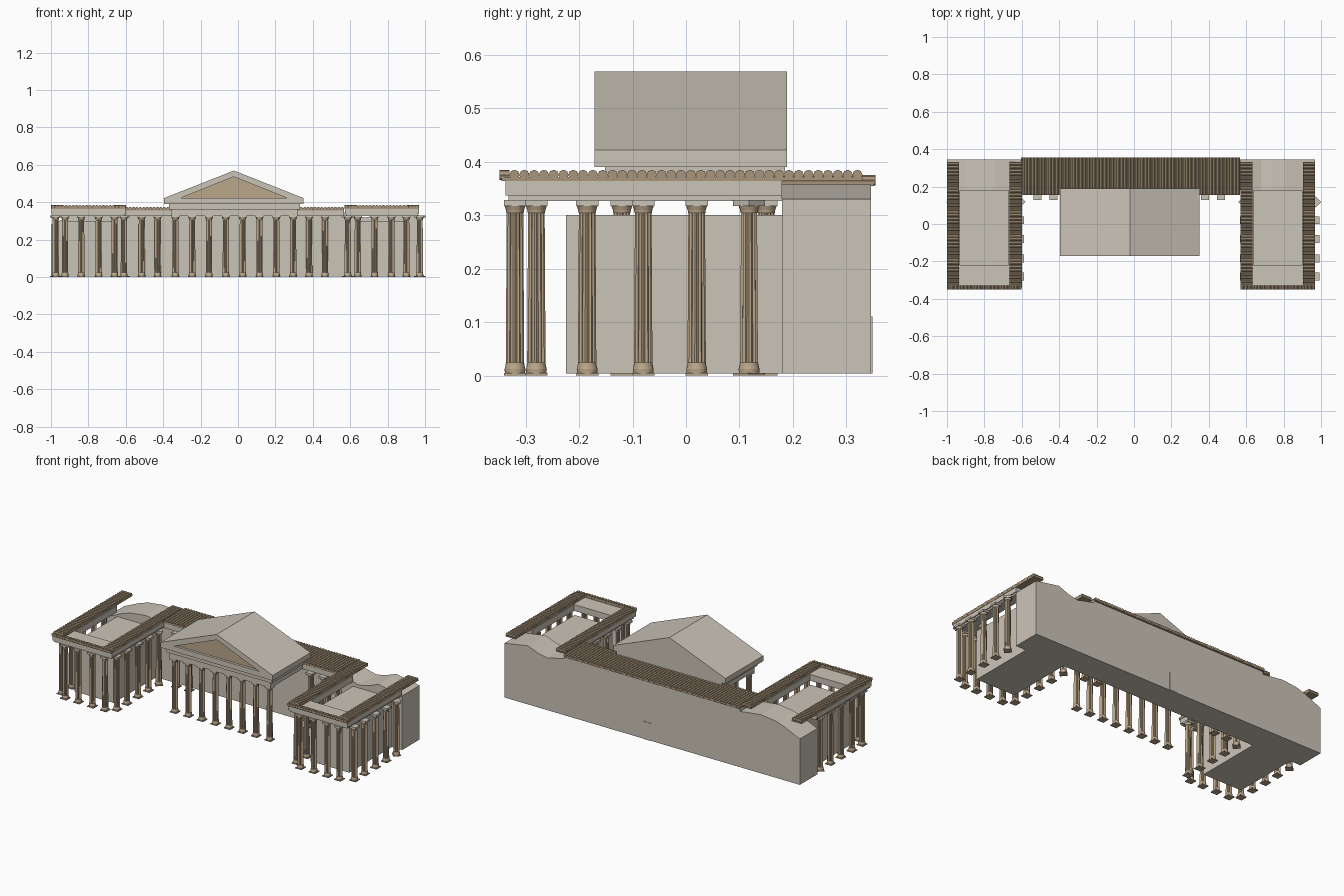
import bpy, bmesh, math
from mathutils import Vector, Matrix

if "Cube" in bpy.data.objects:
    bpy.data.objects.remove(bpy.data.objects["Cube"])


def material(name, rgb):
    m = bpy.data.materials.new(name)
    m.diffuse_color = (*rgb, 1)
    m.use_nodes = True
    m.node_tree.nodes["Principled BSDF"].inputs["Base Color"].default_value = m.diffuse_color
    return m


STONE = material("pale_stone", (0.60, 0.555, 0.48))
TAN = material("tan_stone", (0.50, 0.385, 0.255))
TILE = material("roof_tile", (0.40, 0.305, 0.20))


def prism(bm, pts, axis, a, b):
    """Extrude a 2D profile along an axis from a to b."""
    def place(u, v, d):
        return {"x": (d, u, v), "y": (u, d, v), "z": (u, v, d)}[axis]
    lo = [bm.verts.new(place(u, v, a)) for u, v in pts]
    hi = [bm.verts.new(place(u, v, b)) for u, v in pts]
    n = len(pts)
    faces = [bm.faces.new(lo), bm.faces.new(hi)]
    for i in range(n):
        j = (i + 1) % n
        faces.append(bm.faces.new((lo[i], lo[j], hi[j], hi[i])))
    bmesh.ops.recalc_face_normals(bm, faces=faces)
    return faces


def box(bm, x0, x1, y0, y1, z0, z1):
    return prism(bm, [(x0, y0), (x1, y0), (x1, y1), (x0, y1)], "z", z0, z1)


def finish(name, bm, *mats):
    me = bpy.data.meshes.new(name)
    bm.to_mesh(me)
    bm.free()
    for m in mats:
        me.materials.append(m)
    ob = bpy.data.objects.new(name, me)
    bpy.context.collection.objects.link(ob)
    return ob


def boxes(name, mat, *dims):
    bm = bmesh.new()
    for d in dims:
        box(bm, *d)
    return finish(name, bm, mat)


def logs(bm, axis, start, end, z, a, b, pitch=0.0182, r=0.0095):
    """Row of rounded roof tiles, each lying along the axis from a to b."""
    n = round((end - start) / pitch)
    step = (end - start) / n
    for i in range(n):
        c = start + (i + 0.5) * step
        prism(bm, [(c + r * math.cos(k * math.pi / 4), z + r * math.sin(k * math.pi / 4))
                   for k in range(8)], axis, a, b)


# --- Column mesh: plinth, turned base, fluted shaft, capital, abacus ---
def column_mesh():
    bm = bmesh.new()

    def circle(r, flute=0):
        return [((r - flute * (k % 2)) * math.cos(k * math.pi / 12),
                 (r - flute * (k % 2)) * math.sin(k * math.pi / 12)) for k in range(24)]

    def loft(rings):
        loops = [[bm.verts.new((x, y, z)) for x, y in circle(r, f)] for z, r, f in rings]
        faces = [bm.faces.new(loops[0]), bm.faces.new(loops[-1])]
        for p, q in zip(loops, loops[1:]):
            for i in range(24):
                j = (i + 1) % 24
                faces.append(bm.faces.new((p[i], p[j], q[j], q[i])))
        bmesh.ops.recalc_face_normals(bm, faces=faces)

    box(bm, -0.021, 0.021, -0.021, 0.021, 0, 0.005)
    loft([(0.005, 0.019, 0), (0.012, 0.0195, 0), (0.018, 0.018, 0), (0.024, 0.017, 0)])
    loft([(0.024, 0.0172, 0.003), (0.306, 0.0155, 0.0028)])
    loft([(0.304, 0.016, 0), (0.310, 0.017, 0), (0.317, 0.0195, 0)])
    for f in box(bm, -0.021, 0.021, -0.021, 0.021, 0.317, 0.328):
        f.material_index = 1
    me = bpy.data.meshes.new("column")
    bm.to_mesh(me)
    bm.free()
    me.materials.append(TAN)
    me.materials.append(STONE)
    return me


COLUMN = column_mesh()


def column(name, x, y, turn=0):
    ob = bpy.data.objects.new(name, COLUMN)
    ob.location = (x, y, 0)
    ob.rotation_euler.z = turn
    bpy.context.collection.objects.link(ob)


# --- Side wings: s is the outward direction, c the wing centre ---
def wing(side, c, cols_x, rear_profile):
    x0, x1 = c - 0.198, c + 0.198
    h0, h1 = c - 0.13, c + 0.13
    boxes(side + "_wing_hall", STONE, (h0, h1, -0.225, 0.185, 0.004, 0.30))
    # entablature ring with a slightly wider upper band
    bm = bmesh.new()
    for g, za, zb in ((0.006, 0.327, 0.337), (0.0, 0.337, 0.365)):
        box(bm, x0 + g, h0, -0.338 + g, 0.18, za, zb)
        box(bm, h1, x1 - g, -0.338 + g, 0.18, za, zb)
        box(bm, h0, h1, -0.338 + g, -0.22, za, zb)
    finish(side + "_wing_entablature", bm, STONE)
    # rear block with its uneven top
    bm = bmesh.new()
    prism(bm, [(rear_profile[0][0], 0.004)] + rear_profile + [(rear_profile[-1][0], 0.004)],
          "y", 0.18, 0.346)
    finish(side + "_wing_rear_block", bm, STONE)
    # tile strips along both sides and the front edge
    bm = bmesh.new()
    for a, b in ((x0 - 0.002, x0 + 0.063), (x1 - 0.063, x1 + 0.002)):
        logs(bm, "x", -0.33, 0.33, 0.3755, a, b)
        box(bm, a, b, -0.34, 0.33, 0.364, 0.371)
    logs(bm, "y", x0, x1, 0.3755, -0.349, -0.33)
    box(bm, x0, x1, -0.345, -0.33, 0.364, 0.371)
    finish(side + "_wing_roof_tiles", bm, TILE)
    # colonnade
    for x in cols_x[1:-1]:
        column(side + "_wing_front_column", x, -0.32)
    for x in (cols_x[0], cols_x[-1]):
        for y in (-0.28, -0.185, -0.08, 0.02, 0.118):
            column(side + "_wing_side_column", x, y, math.pi / 4 if y > 0.1 else 0)


wing("left", -0.80, (-0.975, -0.925, -0.838, -0.745, -0.66, -0.61),
     [(-1.0, 0.28), (-0.90, 0.325), (-0.84, 0.345), (-0.74, 0.357), (-0.603, 0.34)])
wing("right", 0.769, (0.587, 0.64, 0.73, 0.82, 0.90, 0.972),
     [(0.567, 0.345), (0.68, 0.318), (0.74, 0.33), (0.81, 0.357), (0.967, 0.33)])

# --- Rear range joining the wings ---
boxes("rear_range", STONE,
      (-0.603, 0.567, 0.18, 0.346, 0.004, 0.357),
      (-0.603, 0.567, 0.158, 0.18, 0.327, 0.357),
      (-0.01, 0.045, 0.346, 0.349, 0.004, 0.11))
bm = bmesh.new()
logs(bm, "y", -0.605, 0.567, 0.3655, 0.155, 0.355)
box(bm, -0.603, 0.567, 0.158, 0.352, 0.355, 0.362)
finish("rear_range_roof_tiles", bm, TILE)
for x in (-0.515, -0.43, 0.38, 0.465):
    column("wall_column", x, 0.15)

# --- Central portico ---
for i in range(8):
    column("portico_column", -0.335 + i * 0.09, -0.12)
boxes("portico_entablature", STONE,
      (-0.355, 0.318, -0.143, 0.18, 0.327, 0.362),
      (-0.368, 0.332, -0.152, 0.185, 0.362, 0.391))

CX, HW = -0.022, 0.373
bm = bmesh.new()
# solid gabled roof, then the raised frame around the gable panel
prism(bm, [(CX - HW, 0.39), (CX + HW, 0.39), (CX + HW, 0.422), (CX, 0.569), (CX - HW, 0.422)],
      "y", -0.153, 0.189)
prism(bm, [(CX - HW, 0.39), (CX + HW, 0.39), (CX + HW, 0.422), (CX - HW, 0.422)],
      "y", -0.171, -0.153)
for s in (-1, 1):
    prism(bm, [(CX + s * HW, 0.422), (CX, 0.569), (CX, 0.536), (CX + s * 0.285, 0.422)],
          "y", -0.171, -0.153)
finish("portico_gable_roof", bm, STONE)
bm = bmesh.new()
prism(bm, [(CX - 0.285, 0.422), (CX + 0.285, 0.422), (CX, 0.536)], "y", -0.156, -0.153)
finish("gable_panel", bm, TAN)
